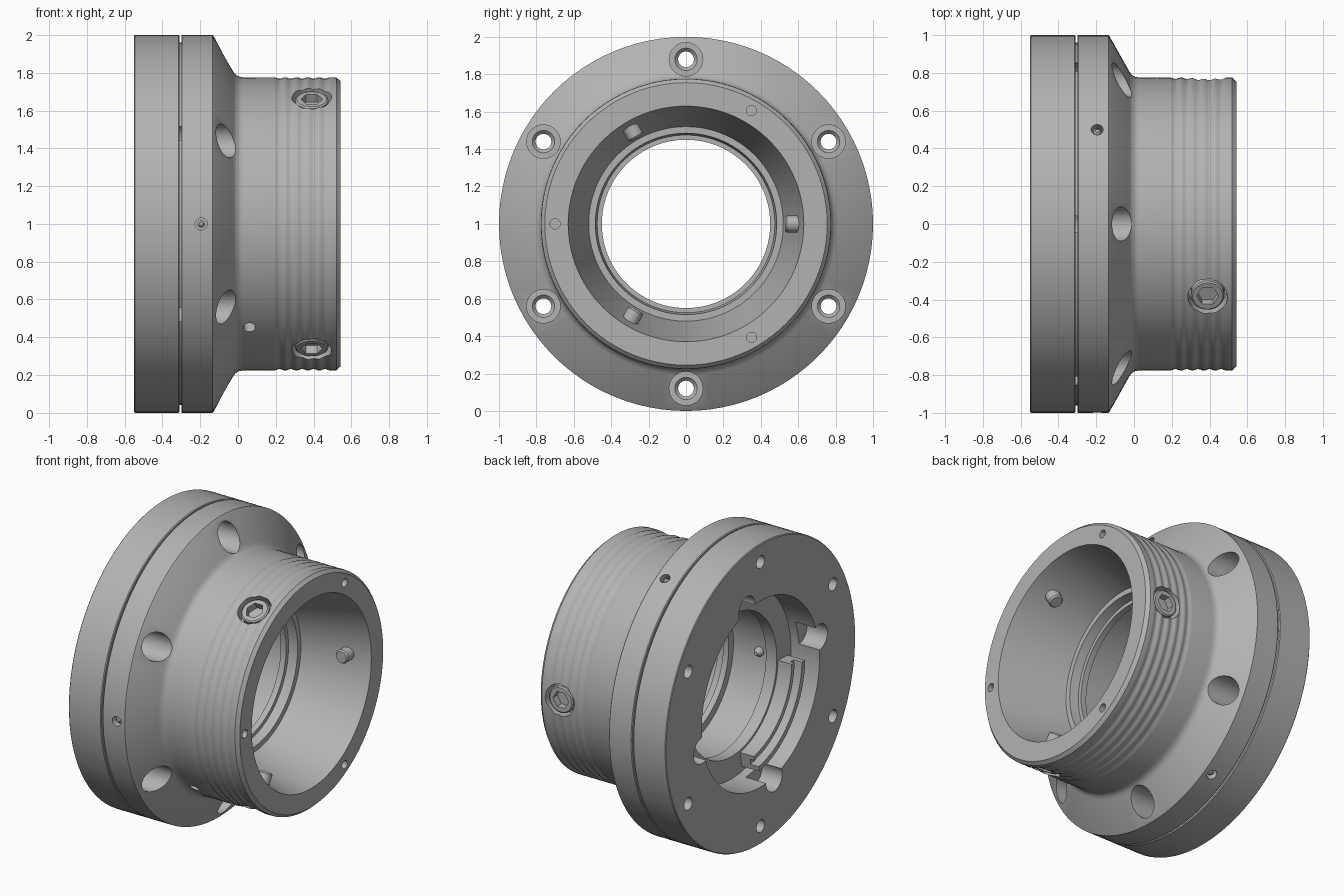
import bpy, bmesh, math
from mathutils import Matrix

cube = bpy.data.objects.get("Cube")
if cube:
    bpy.data.objects.remove(cube, do_unlink=True)

steel = bpy.data.materials.new("grey steel")
steel.use_nodes = True
GREY = (0.45, 0.45, 0.45, 1)
steel.diffuse_color = GREY
steel.node_tree.nodes["Principled BSDF"].inputs["Base Color"].default_value = GREY


def lathe(name, profile, matrix, seg=32, start=0, sweep=360):
    """Revolve a closed (axial, radius) profile about the local x axis."""
    bm = bmesh.new()
    full = sweep == 360
    rings = []
    for i in range(seg if full else seg + 1):
        a = math.radians(start + sweep * i / seg)
        rings.append([bm.verts.new((t, r * math.cos(a), r * math.sin(a))) for t, r in profile])
    n = len(profile)
    for i in range(seg):
        p, q = rings[i], rings[(i + 1) % len(rings)]
        for j in range(n):
            k = (j + 1) % n
            if profile[j][1] or profile[k][1]:
                bm.faces.new((p[j], p[k], q[k], q[j]))
    if not full:
        bm.faces.new(rings[0])
        bm.faces.new(rings[-1])
    bmesh.ops.remove_doubles(bm, verts=bm.verts, dist=1e-5)
    bmesh.ops.recalc_face_normals(bm, faces=bm.faces)
    bm.transform(matrix)
    mesh = bpy.data.meshes.new(name)
    bm.to_mesh(mesh)
    bm.free()
    mesh.materials.append(steel)
    obj = bpy.data.objects.new(name, mesh)
    bpy.context.collection.objects.link(obj)
    return obj


def rod(name, t0, t1, r, matrix, seg=32):
    return lathe(name, [(t0, 0), (t0, r), (t1, r), (t1, 0)], matrix, seg)


def axial(angle, radius):
    """Frame parallel to the main axis at a polar position."""
    a = math.radians(angle)
    return Matrix.Translation((0, radius * math.cos(a), 1 + radius * math.sin(a)))


def radial(angle, x):
    """Frame whose local x axis points outward from the main axis."""
    return (Matrix.Translation((x, 0, 1)) @ Matrix.Rotation(math.radians(angle), 4, 'X')
            @ Matrix.Rotation(math.radians(90), 4, 'Z'))


def cut(obj, cutters):
    for c in cutters:
        c.hide_render = True
        mod = obj.modifiers.new("cut", 'BOOLEAN')
        mod.operation, mod.solver, mod.object = 'DIFFERENCE', 'EXACT', c
    bpy.context.view_layer.update()
    deps = bpy.context.evaluated_depsgraph_get()
    mesh = bpy.data.meshes.new_from_object(obj.evaluated_get(deps))
    obj.modifiers.clear()
    obj.data = mesh
    for c in cutters:
        bpy.data.objects.remove(c, do_unlink=True)


centre = axial(0, 0)

# Main body: flange with thin groove, cone, rippled neck, tapered socket and bore
flange = [(-0.55, 0.62), (-0.55, 0.995), (-0.545, 1), (-0.315, 1), (-0.31, 0.995),
          (-0.31, 0.96), (-0.3, 0.96), (-0.3, 0.995), (-0.295, 1), (-0.135, 1)]
cone = [(-0.13, 0.995), (-0.025, 0.808), (-0.012, 0.79), (0.005, 0.779), (0.03, 0.775)]
ripples = [(0.19 + 0.01 * i, 0.772 + 0.004 * math.cos(i * math.pi / 3)) for i in range(31)]
socket = [(0.52, 0.775), (0.542, 0.755), (0.542, 0.63), (0.1, 0.52), (0.1, 0.485),
          (0.04, 0.475), (0.04, 0.45), (0, 0.45), (0, 0.5),
          (-0.26, 0.5), (-0.26, 0.47), (-0.34, 0.47), (-0.34, 0.62)]
body = lathe("body", flange + cone + ripples + socket, centre, 96)

cutters = []
# Six counterbored mounting holes
for i in range(6):
    cutters.append(lathe("bolt_cutter", [(-0.7, 0), (-0.7, 0.042), (-0.33, 0.042), (-0.31, 0.06),
                                         (-0.31, 0.09), (0.2, 0.09), (0.2, 0)],
                         axial(30 + 60 * i, 0.88)))
# Four round notches in the rear opening
for i in range(4):
    cutters.append(rod("notch_cutter", -0.7, -0.4, 0.085, axial(77 + 90 * i, 0.635)))
for i in range(3):
    lock, index = 120 * i, 60 + 120 * i
    cutters.append(rod("lock_cutter", 0.69, 0.9, 0.105, radial(lock, 0.39)))
    cutters.append(rod("rim_cutter", 0.9, 1.1, 0.032, radial(index, -0.195)))
    cutters.append(rod("face_cutter", 0.48, 0.6, 0.027, axial(index, 0.7)))
cutters.append(rod("neck_cutter", 0.7, 0.9, 0.032, radial(225, 0.06)))
cut(body, cutters)

parts = [body]
for i in range(3):
    lock, index = 120 * i, 60 + 120 * i
    # Locking screw with hexagonal socket, and its pin end inside the taper
    place = radial(lock, 0.39)
    screw = lathe("locking_screw", [(0.53, 0), (0.53, 0.037), (0.54, 0.045), (0.68, 0.045),
                                    (0.68, 0.088), (0.755, 0.088), (0.762, 0.08), (0.762, 0)], place)
    cut(screw, [rod("hex_cutter", 0.715, 0.9, 0.058, place, 6)])
    # Small set screw in the flange rim with a pointed inner tip
    tip = lathe("set_screw_tip", [(0.455, 0), (0.455, 0.012), (0.485, 0.03), (0.53, 0.03), (0.53, 0)],
                radial(index, -0.195), 20)
    plug = lathe("rim_plug", [(0.89, 0), (0.89, 0.02), (0.975, 0.02), (0.985, 0.01), (0.985, 0)],
                 radial(index, -0.195), 20)
    parts += [screw, tip, plug]

# Stepped rails inside the rear opening
rail = [(-0.33, 0.485), (-0.44, 0.485), (-0.44, 0.515), (-0.41, 0.515), (-0.41, 0.55),
        (-0.47, 0.55), (-0.47, 0.585), (-0.33, 0.585)]
for start in (0, 182):
    parts.append(lathe("rear_rail", rail, centre, 24, start, 78))

bpy.ops.object.select_all(action='DESELECT')
for obj in parts:
    obj.select_set(True)
bpy.context.view_layer.objects.active = body
bpy.ops.object.shade_smooth_by_angle(angle=math.radians(25))
